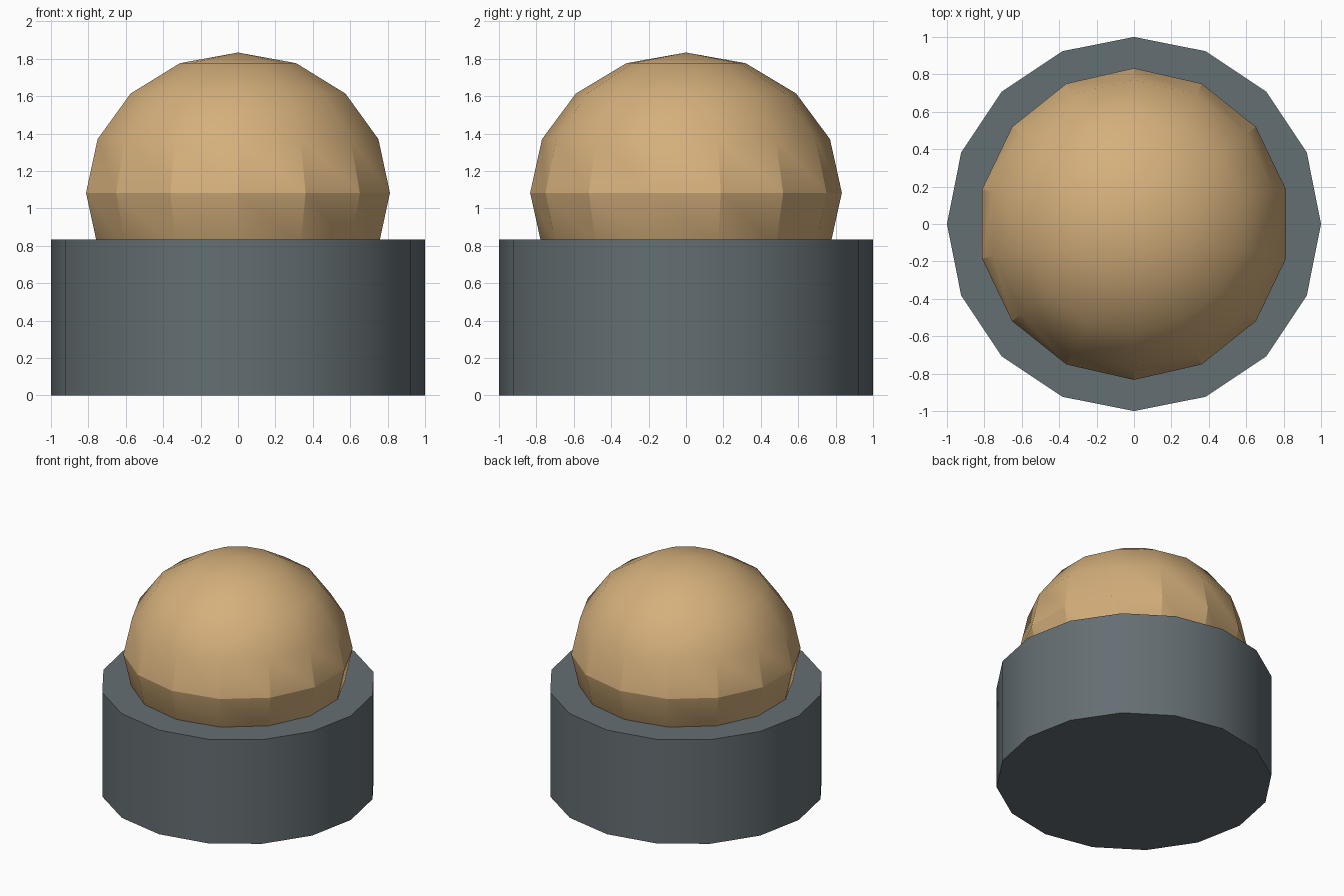
import bpy
import math

cube = bpy.data.objects.get("Cube")
if cube:
    bpy.data.objects.remove(cube, do_unlink=True)


def make_material(name, colour):
    mat = bpy.data.materials.new(name)
    mat.use_nodes = True
    rgba = (*colour, 1.0)
    mat.diffuse_color = rgba
    mat.node_tree.nodes["Principled BSDF"].inputs["Base Color"].default_value = rgba
    return mat


def finish(name, mat, angle):
    obj = bpy.context.object
    obj.name = name
    obj.data.name = name
    obj.data.materials.append(mat)
    bpy.ops.object.transform_apply(location=False, rotation=False, scale=True)
    bpy.ops.object.shade_smooth_by_angle(angle=math.radians(angle))
    return obj


slate = make_material("slate_grey", (0.127, 0.156, 0.168))
sand = make_material("sand_tan", (0.66, 0.43, 0.20))

base_height = 5 / 6
dome_radius = 5 / 6

# Squat sixteen-sided base
bpy.ops.mesh.primitive_cylinder_add(
    vertices=16, radius=1, depth=base_height, location=(0, 0, base_height / 2))
finish("base", slate, 30)

# Slightly flattened ball sunk into the base
bpy.ops.mesh.primitive_uv_sphere_add(
    segments=14, ring_count=8, radius=dome_radius, location=(0, 0, base_height + 0.25))
bpy.context.object.scale.z = 0.9
finish("dome", sand, 24)
